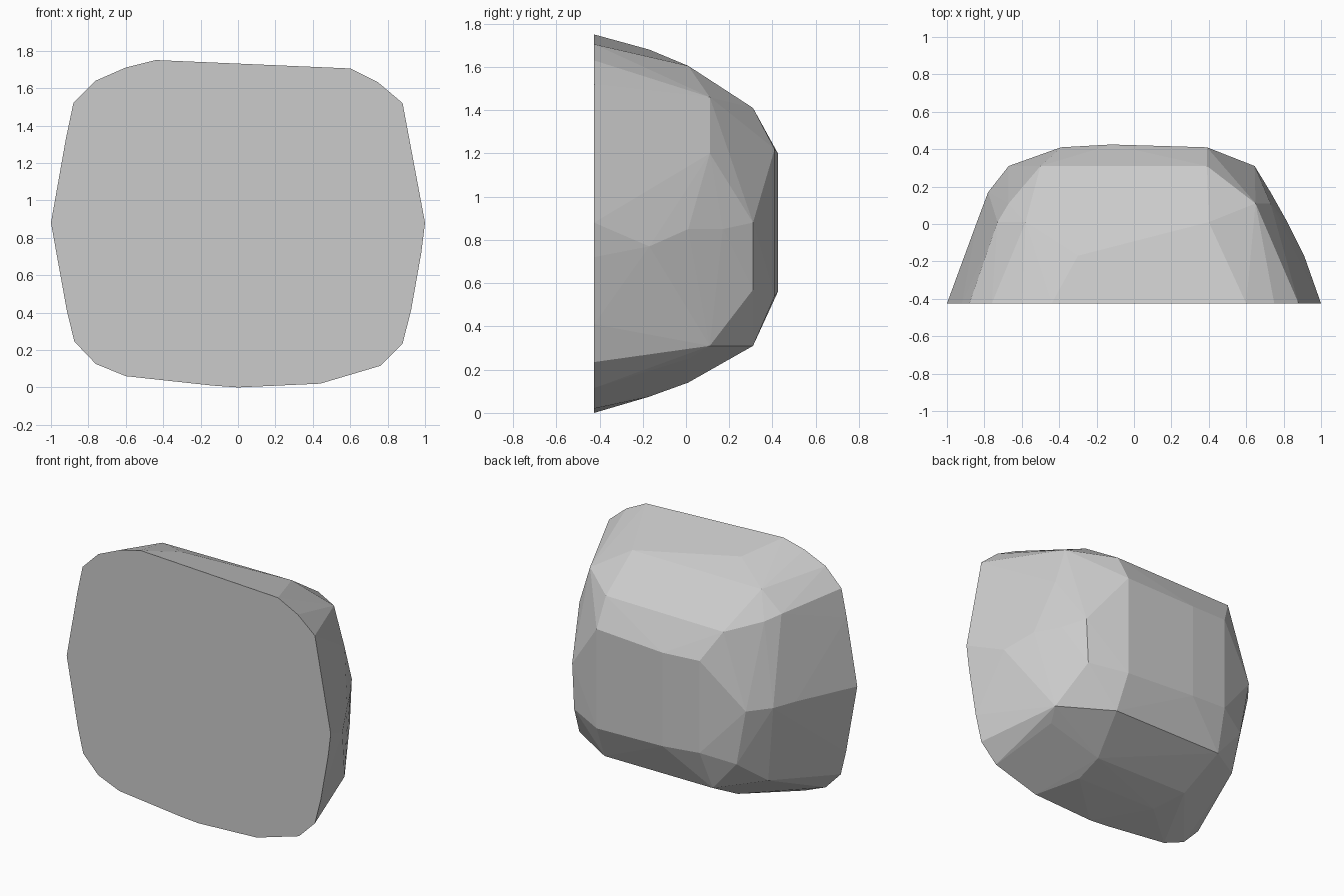
import bpy, bmesh

# Cross-sections from the flat front to the back: depth y -> outline (x, z)
front = [(-.44, 1.75), (.6, 1.705), (.75, 1.63), (.88, 1.52), (1, .88), (.98, .72),
         (.925, .41), (.88, .235), (.76, .115), (.44, .02), (0, 0), (-.14, .01),
         (-.6, .06), (-.76, .125), (-.875, .245), (-.915, .41), (-1, .88),
         (-.92, 1.33), (-.88, 1.52), (-.76, 1.64), (-.6, 1.71)]
sections = [
    (-.425, front),
    (-.17, [(.91, .77), (.3, .075), (-.3, .08), (-.3, 1.68)]),
    (.01, [(.4, 1.605), (-.58, 1.6), (-.73, 1.47), (-.84, .9), (-.73, .4),
           (-.4, .15), (.3, .14), (.68, .25), (.79, .48), (.82, .85)]),
    (.11, [(.65, 1.46), (.73, .31), (.73, 1.2), (-.67, 1.44), (-.7, .36)]),
    (.17, [(-.78, .9), (.73, .85)]),
    (.31, [(.39, 1.41), (-.5, 1.4), (-.67, .9), (.645, .88), (.63, .57),
           (.4, .31), (-.42, .31), (-.6, .52)]),
    (.41, [(.39, 1.22), (-.39, 1.21), (-.39, .58), (.39, .54)]),
    (.425, [(-.12, 1.2), (-.12, .56)]),
]

# Faceted stone: convex skin over the sections
bm = bmesh.new()
for y, outline in sections:
    for x, z in outline:
        bm.verts.new((x, y, z))
hull = bmesh.ops.convex_hull(bm, input=bm.verts[:])
bmesh.ops.delete(bm, geom=list({v for v in hull["geom_interior"] + hull["geom_unused"]
                               if isinstance(v, bmesh.types.BMVert)}), context='VERTS')
# Merge the triangles of the flat front
bmesh.ops.dissolve_limit(bm, angle_limit=.01, verts=bm.verts[:], edges=bm.edges[:])
bmesh.ops.recalc_face_normals(bm, faces=bm.faces[:])

mesh = bpy.data.meshes.new("stone")
bm.to_mesh(mesh)
bm.free()
bpy.context.collection.objects.link(bpy.data.objects.new("stone", mesh))
